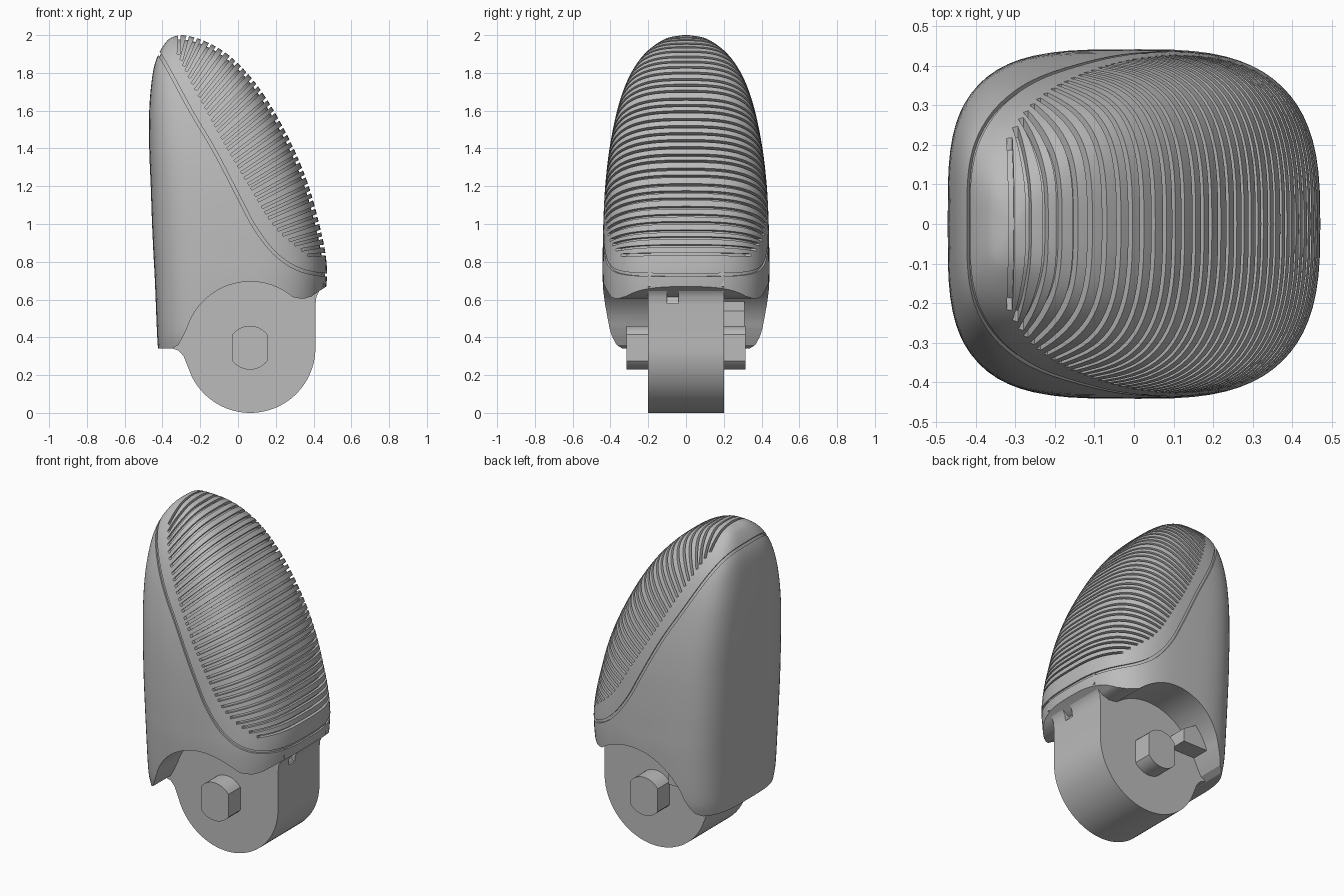
import bpy, bmesh, math
from mathutils import Vector

if "Cube" in bpy.data.objects:
    bpy.data.objects.remove(bpy.data.objects["Cube"])

grey = bpy.data.materials.new("mid_grey")
grey.use_nodes = True
grey.diffuse_color = (0.5, 0.5, 0.5, 1)
grey.node_tree.nodes["Principled BSDF"].inputs["Base Color"].default_value = (0.5, 0.5, 0.5, 1)


def make_object(name, bm):
    bmesh.ops.recalc_face_normals(bm, faces=bm.faces)
    mesh = bpy.data.meshes.new(name)
    bm.to_mesh(mesh)
    bm.free()
    mesh.materials.append(grey)
    ob = bpy.data.objects.new(name, mesh)
    bpy.context.collection.objects.link(ob)
    return ob


def smooth_path(points, steps):
    """Catmull-Rom samples through points of any dimension."""
    pts = [Vector(p) for p in points]
    pts = [pts[0] * 2 - pts[1]] + pts + [pts[-1] * 2 - pts[-2]]
    out = []
    for a, b, c, d in zip(pts, pts[1:], pts[2:], pts[3:]):
        for i in range(steps):
            t = i / steps
            out.append(b + (c - a) * (t / 2) + (a * 2 - b * 5 + c * 4 - d) * (t * t / 2)
                       + (b * 3 - a - c * 3 + d) * (t ** 3 / 2))
    return out + [pts[-2]]


def add_prism(bm, profile, y0, y1):
    """Extrude an x-z profile along y."""
    verts = [bm.verts.new((p[0], y0, p[1])) for p in profile]
    face = bm.faces.new(verts)
    new = bmesh.ops.extrude_face_region(bm, geom=[face])["geom"]
    moved = [v for v in new if isinstance(v, bmesh.types.BMVert)]
    bmesh.ops.translate(bm, verts=moved, vec=(0, y1 - y0, 0))


def prism(name, profile, y0, y1):
    bm = bmesh.new()
    add_prism(bm, profile, y0, y1)
    return make_object(name, bm)


def cut(ob, cutter):
    mod = ob.modifiers.new("cut", "BOOLEAN")
    mod.operation, mod.solver, mod.object = "DIFFERENCE", "EXACT", cutter
    bpy.context.view_layer.objects.active = ob
    bpy.ops.object.modifier_apply(modifier=mod.name)
    bpy.data.objects.remove(cutter)


def arc(cx, cz, r, a0, a1, n):
    angles = [math.radians(a0 + (a1 - a0) * i / n) for i in range(n + 1)]
    return [(cx + r * math.cos(a), cz + r * math.sin(a)) for a in angles]


# Fingertip sections: height, nail-side x, pad-side x, half width
SECTIONS = [(0.3, -0.42, 0.44, 0.385), (0.36, -0.425, 0.44, 0.41), (0.45, -0.43, 0.44, 0.428),
            (0.7, -0.44, 0.47, 0.441), (0.85, -0.448, 0.462, 0.441), (1.0, -0.455, 0.43, 0.438),
            (1.2, -0.462, 0.375, 0.428), (1.4, -0.47, 0.295, 0.405), (1.6, -0.47, 0.19, 0.365),
            (1.75, -0.458, 0.09, 0.315), (1.85, -0.44, 0.0, 0.26), (1.92, -0.41, -0.085, 0.2),
            (1.97, -0.375, -0.18, 0.13), (1.99, -0.345, -0.24, 0.08), (2.0, -0.31, -0.29, 0.015)]


def fingertip(name, inset=0.0):
    bm = bmesh.new()
    rings, count = [], 72
    for z, left, right, half in smooth_path(SECTIONS, 4):
        ring = []
        for i in range(count):
            a = 2 * math.pi * i / count
            c, s = math.cos(a), math.sin(a)
            power = 2 / 2.9 if c > 0 else 2 / 3.7  # nail side is squarer
            x = (left + right) / 2 + (right - left) / 2 * math.copysign(abs(c) ** power, c)
            ring.append(bm.verts.new((x, half * math.copysign(abs(s) ** power, s), z)))
        rings.append(ring)
    for lo, hi in zip(rings, rings[1:]):
        for i in range(count):
            j = (i + 1) % count
            bm.faces.new((lo[i], lo[j], hi[j], hi[i]))
    bm.faces.new(rings[0])
    bm.faces.new(rings[-1])
    bmesh.ops.recalc_face_normals(bm, faces=bm.faces)
    bm.normal_update()
    moves = [(v, v.normal * inset) for v in bm.verts]
    for v, offset in moves:
        v.co -= offset
    return make_object(name, bm)


body = fingertip("fingertip_shell")

# Grip grooves fan from the pad outline to the edge of the grip area
OUTER = [(-0.31, 2.0), (-0.13, 1.945), (0.05, 1.8), (0.21, 1.56), (0.32, 1.33), (0.41, 1.06), (0.46, 0.84)]
INNER = [(-0.315, 1.9), (-0.25, 1.76), (-0.155, 1.58), (-0.04, 1.37), (0.07, 1.185), (0.2, 0.98), (0.37, 0.835)]
outer, inner = smooth_path(OUTER, 30), smooth_path(INNER, 30)
lengths = [0.0]
for p, q in zip(outer, outer[1:]):
    lengths.append(lengths[-1] + (q - p).length)
GROOVES = 36
bm = bmesh.new()
for g in range(GROOVES):
    target = lengths[-1] * g / (GROOVES - 1)
    k = min(range(len(lengths)), key=lambda i: abs(lengths[i] - target))
    p, q = inner[k], outer[k]
    along = (q - p).normalized()
    side = Vector((-along.y, along.x)) * 0.007
    q = q + along * 0.06
    add_prism(bm, [p - side, q - side, q + side, p + side], -0.6, 0.6)
grooves = make_object("grip_grooves", bm)
cut(grooves, fingertip("groove_floor", 0.022))
cut(body, grooves)

# Shallow seam between nail shell and grip pad
SEAM = [(-0.5, 1.99), (-0.41, 1.89), (-0.25, 1.6), (-0.12, 1.38), (0.01, 1.13),
        (0.09, 0.98), (0.19, 0.85), (0.3, 0.77), (0.42, 0.735), (0.54, 0.73)]
path = smooth_path(SEAM, 5)
left_edge, right_edge = [], []
for i, p in enumerate(path):
    d = (path[min(i + 1, len(path) - 1)] - path[max(i - 1, 0)]).normalized()
    side = Vector((-d.y, d.x)) * 0.008
    left_edge.append(p + side)
    right_edge.append(p - side)
seam = prism("seam_groove", left_edge + right_edge[::-1], -0.6, 0.6)
cut(seam, fingertip("seam_floor", 0.01))
cut(body, seam)

# Joint opening under the shell
opening = [(-0.7, -0.1), (-0.7, 0.34), (-0.35, 0.34), (-0.315, 0.36), (-0.288, 0.41)]
opening += arc(0.065, 0.345, 0.35, 162, 50, 28)
opening += [(0.32, 0.607), (0.35, 0.605), (0.39, 0.617), (0.43, 0.645), (0.5, 0.69), (0.7, 0.7), (0.7, -0.1)]
cut(body, prism("joint_opening", opening, -0.7, 0.7))

# Knuckle, blended into the shell at heel and front, with a small slot
profile = arc(0.065, 0.345, 0.345, 0, -155, 40)
profile += [(-0.268, 0.25), (-0.288, 0.3), (-0.315, 0.33), (-0.35, 0.341), (-0.41, 0.341), (-0.41, 0.6),
            (-0.15, 0.75), (0.45, 0.75), (0.455, 0.67), (0.43, 0.645), (0.415, 0.615), (0.41, 0.57)]
knuckle = prism("knuckle", profile, -0.2, 0.2)
slot = [(0.36, 0.66), (0.5, 0.66), (0.5, 0.58), (0.4, 0.58)]
cut(knuckle, prism("knuckle_slot", slot, -0.1, -0.04))

# Hinge pin and inner stop
pin_profile = arc(0.063, 0.345, 0.116, 37, 143, 12) + arc(0.063, 0.345, 0.116, 217, 323, 12)
pin = prism("hinge_pin", pin_profile, -0.315, 0.315)
stop = prism("inner_stop", [(-0.31, 0.46), (-0.1, 0.46), (-0.1, 0.54), (-0.2, 0.6), (-0.29, 0.6)], 0.19, 0.31)

for ob in (body, knuckle, pin, stop):
    bpy.ops.object.select_all(action="DESELECT")
    ob.select_set(True)
    bpy.context.view_layer.objects.active = ob
    bpy.ops.object.shade_smooth_by_angle(angle=math.radians(30))
